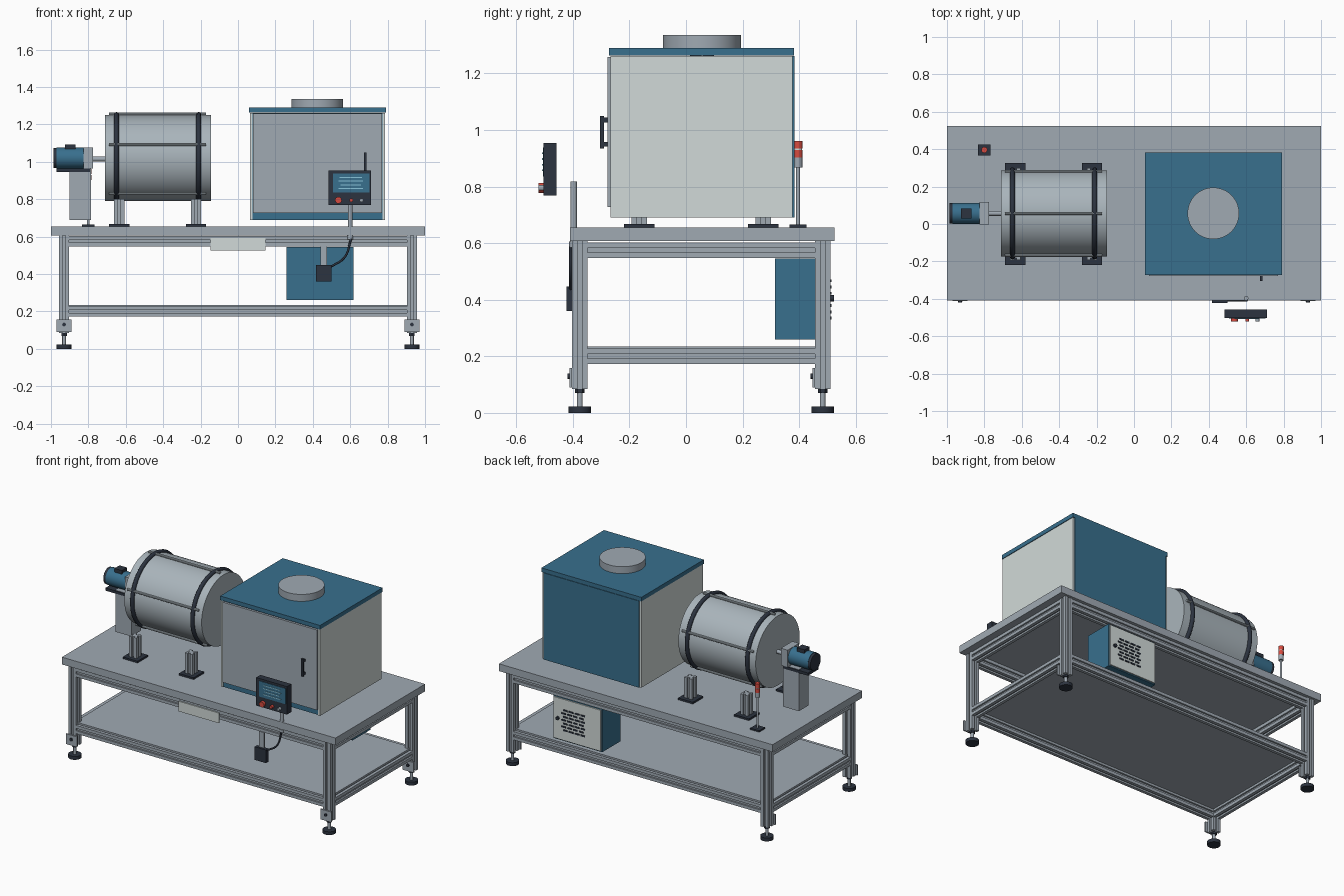
import bpy
import bmesh
from math import pi, sin, cos, radians
from mathutils import Matrix, Vector

cube = bpy.data.objects.get("Cube")
if cube:
    bpy.data.objects.remove(cube, do_unlink=True)


def material(name, red, green, blue):
    mat = bpy.data.materials.new(name)
    mat.use_nodes = True
    colour = (red, green, blue, 1)
    mat.diffuse_color = colour
    shader = next(n for n in mat.node_tree.nodes if n.type == "BSDF_PRINCIPLED")
    shader.inputs["Base Color"].default_value = colour
    return mat


grey = material("aluminium grey", .35, .40, .45)
steel = material("drum steel", .40, .46, .50)
blue = material("panel blue", .04, .16, .27)
dark = material("charcoal", .025, .033, .05)
light = material("light grey", .64, .70, .69)
red = material("signal red", .68, .07, .05)
pale = material("screen text", .25, .55, .70)

TURN = {"x": Matrix.Rotation(pi / 2, 4, "Y"),
        "y": Matrix.Rotation(-pi / 2, 4, "X"),
        "z": Matrix.Identity(4)}


def finish(bm, name, mat, matrix=None):
    bmesh.ops.recalc_face_normals(bm, faces=bm.faces)
    mesh = bpy.data.meshes.new(name)
    bm.to_mesh(mesh)
    bm.free()
    mesh.materials.append(mat)
    obj = bpy.data.objects.new(name, mesh)
    bpy.context.collection.objects.link(obj)
    if matrix:
        obj.matrix_world = matrix
    return obj


def box(name, xs, ys, zs, mat):
    """Block spanning the given ranges."""
    bm = bmesh.new()
    bmesh.ops.create_cube(bm, size=1)
    for v in bm.verts:
        v.co = [lo + (hi - lo) * (c + .5) for (lo, hi), c in zip((xs, ys, zs), v.co)]
    return finish(bm, name, mat)


def rod(name, start, length, radius, axis, mat, sides=24):
    """Smooth-sided cylinder running from start along an axis."""
    direction = TURN[axis] @ Vector((0, 0, 1))
    bpy.ops.mesh.primitive_cylinder_add(
        vertices=sides, radius=radius, depth=length,
        location=Vector(start) + direction * length / 2,
        rotation=TURN[axis].to_euler())
    obj = bpy.context.object
    obj.name = name
    obj.data.materials.append(mat)
    bpy.ops.object.shade_smooth_by_angle(angle=radians(35))
    return obj


def beam(name, start, length, axis, half=.0275):
    """Square extrusion with one slot along each side."""
    slot, depth = half * .28, half * .4
    side = [(half, -half), (half, -slot), (half - depth, -slot),
            (half - depth, slot), (half, slot)]
    bm = bmesh.new()
    ring = []
    for quarter in range(4):
        spin = Matrix.Rotation(quarter * pi / 2, 4, "Z")
        ring += [bm.verts.new(spin @ Vector((x, y, 0))) for x, y in side]
    face = bm.faces.new(ring)
    grown = bmesh.ops.extrude_face_region(bm, geom=[face])["geom"]
    bmesh.ops.translate(bm, vec=(0, 0, length),
                        verts=[g for g in grown if isinstance(g, bmesh.types.BMVert)])
    return finish(bm, name, grey, Matrix.Translation(start) @ TURN[axis])


def span(centre, half):
    return (centre - half, centre + half)


# Table top, shelf and slotted frame
LEG_X, FRONT, BACK = .93, -.375, .483
box("table_top", span(0, 1), (-.41, .525), (.607, .655), grey)
box("lower_shelf", span(0, LEG_X), (FRONT, BACK), (.222, .234), grey)
for z in (.2, .575):
    for y in (FRONT, BACK):
        beam("long_rail", (.0275 - LEG_X, y, z), 2 * LEG_X - .055, "x")
    for x in (-LEG_X, LEG_X):
        beam("cross_rail", (x, FRONT + .0275, z), BACK - FRONT - .055, "y")

# Legs with levelling feet and bolted brackets
for x in (-LEG_X, LEG_X):
    for y in (FRONT, BACK):
        beam("leg", (x, y, .085), .522, "z")
        rod("foot_pad", (x, y, 0), .022, .04, "z", dark)
        rod("foot_stem", (x, y, .02), .07, .01, "z", grey, 12)
        rod("foot_nut", (x, y, .07), .014, .017, "z", dark, 6)
        face = y - .0275
        box("foot_bracket", span(x, .04), (face - .009, face), (.09, .158), grey)
        rod("bracket_bolt", (x, face - .016, .13), .008, .01, "y", dark, 12)

# Drum with rods and straps
MID, AXLE = .057, 1.02
rod("drum", (-.71, MID, AXLE), .565, .23, "x", steel, 64)
for i in range(5):
    a = pi / 2 + i * 2 * pi / 5
    rod("drum_rod", (-.69, MID + .236 * cos(a), AXLE + .236 * sin(a)),
        .52, .008, "x", steel, 10)
for x in (-.65, -.21):
    bpy.ops.mesh.primitive_torus_add(
        location=(x, MID, AXLE), rotation=(0, pi / 2, 0), major_radius=.232,
        minor_radius=.014, major_segments=64, minor_segments=10)
    strap = bpy.context.object
    strap.name = "drum_strap"
    strap.data.materials.append(dark)
    bpy.ops.object.shade_smooth_by_angle(angle=radians(60))

# Drum support posts
for x in (-.635, -.225):
    for y in (-.165, .273):
        box("post_base", span(x, .054), span(y, .054), (.655, .667), dark)
        beam("support_post", (x, y, .667), .135, "z")

# Drive motor on its pedestal
box("motor_pedestal", (-.9, -.785), span(MID, .05), (.69, .965), grey)
box("motor_plate", (-.97, -.79), span(MID, .055), (.945, .963), dark)
rod("motor_cap", (-.987, MID, AXLE), .017, .054, "x", dark, 32)
rod("motor_body", (-.97, MID, AXLE), .145, .056, "x", blue, 32)
box("motor_terminal", (-.925, -.87), span(MID, .027), (1.06, 1.093), dark)
box("gearbox", (-.825, -.775), span(MID, .06), (.965, 1.077), grey)
rod("drive_shaft", (-.78, MID, AXLE - .005), .075, .013, "x", grey, 16)

# Signal lamp
LAMP = (-.8, .396)
box("lamp_base", span(LAMP[0], .033), span(LAMP[1], .03), (.655, .665), dark)
rod("lamp_pole", (*LAMP, .66), .21, .007, "z", grey, 12)
rod("lamp_socket", (*LAMP, .868), .034, .015, "z", grey)
rod("lamp_lower", (*LAMP, .902), .027, .016, "z", red)
rod("lamp_divider", (*LAMP, .929), .005, .0145, "z", light)
rod("lamp_upper", (*LAMP, .934), .027, .016, "z", red)

# Oven cabinet
box("oven_core", (.075, .775), (-.262, .383), (.69, 1.262), blue)
for x in (.07, .78):
    box("oven_side", span(x, .007), (-.267, .376), (.69, 1.262), light)
box("oven_door", (.079, .771), (-.277, -.262), (.727, 1.257), grey)
box("oven_lid", (.06, .79), (-.272, .381), (1.263, 1.29), blue)
rod("oven_flue", (.424, MID, 1.29), .046, .138, "z", grey, 64)
box("door_handle", span(.68, .007), (-.304, -.29), (.935, 1.05), dark)
for z in (.95, 1.035):
    box("handle_stub", span(.68, .006), (-.292, -.276), span(z, .008), dark)

# Control panel with screen and buttons
box("panel_case", (.485, .71), (-.503, -.458), (.768, .953), dark)
box("panel_screen", (.507, .702), (-.506, -.503), (.835, .938), blue)
for i, half in enumerate((.06, .065, .055, .065)):
    box("screen_line", span(.603, half), (-.508, -.506), span(.917 - i * .02, .003), pale)
for x, mat in ((.537, red), (.605, red), (.66, grey)):
    size = .018 if x < .6 else .01
    rod("panel_button", (x, -.522, .795), .02, size, "y", mat, 20)
rod("panel_pole", (.6, -.397, .59), .228, .012, "z", grey, 16)
rod("pole_collar", (.6, -.397, .585), .02, .016, "z", grey, 16)

# Hanging switch box and cable
box("switch_hanger", span(.458, .017), (-.408, -.398), (.44, .55), grey)
box("switch_box", (.417, .5), (-.422, -.396), (.36, .447), dark)
path = bpy.data.curves.new("switch_cable", "CURVE")
path.dimensions = "3D"
path.bevel_depth = .006
path.bevel_resolution = 2
line = path.splines.new("BEZIER")
stops = ((.49, .435), (.57, .49), (.605, .59))
line.bezier_points.add(len(stops) - 1)
for point, (x, z) in zip(line.bezier_points, stops):
    point.co = (x, -.408, z)
    point.handle_left_type = point.handle_right_type = "AUTO"
path.materials.append(dark)
cable = bpy.data.objects.new("switch_cable", path)
bpy.context.collection.objects.link(cable)
bpy.ops.object.select_all(action="DESELECT")
cable.select_set(True)
bpy.context.view_layer.objects.active = cable
bpy.ops.object.convert(target="MESH")

# Blank plate on the front rail
box("rail_plate", span(0, .147), (-.41, -.402), (.525, .592), light)

# Electrical cabinet with vented rear door
box("electrics_cabinet", (.26, .617), (.315, .503), (.26, .545), blue)
box("electrics_door", (.267, .61), (.503, .511), (.267, .538), light)
rod("door_latch", (.578, .511, .405), .012, .011, "y", dark, 16)
for row in range(7):
    for column in range(4):
        x = .395 + column * .043 + (row % 2) * .012
        box("vent_slot", span(x, .016), (.511, .515), span(.335 + row * .022, .005), dark)
